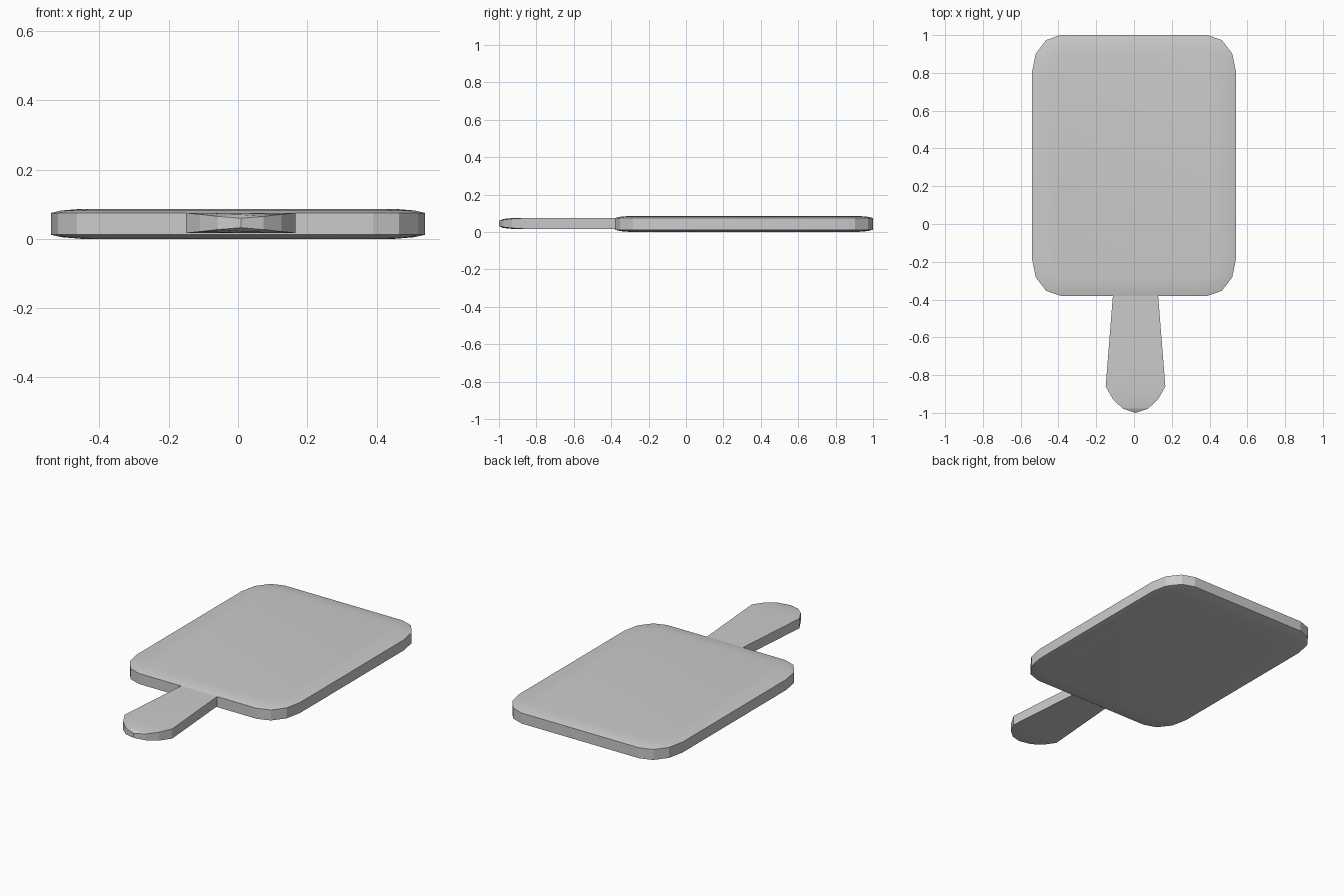
import bpy, bmesh, math

if "Cube" in bpy.data.objects:
    bpy.data.objects.remove(bpy.data.objects["Cube"])


def finish(name, bm):
    bmesh.ops.remove_doubles(bm, verts=bm.verts, dist=0.0005)
    bmesh.ops.recalc_face_normals(bm, faces=bm.faces)
    mesh = bpy.data.meshes.new(name)
    bm.to_mesh(mesh)
    bm.free()
    obj = bpy.data.objects.new(name, mesh)
    bpy.context.collection.objects.link(obj)
    bpy.ops.object.select_all(action='DESELECT')
    obj.select_set(True)
    bpy.context.view_layer.objects.active = obj
    bpy.ops.object.shade_smooth_by_angle(angle=math.radians(15))
    return obj


def loft(bm, loops, cap_start=True, cap_end=True):
    rings = [[bm.verts.new(p) for p in loop] for loop in loops]
    n = len(rings[0])
    for a, b in zip(rings, rings[1:]):
        for i in range(n):
            j = (i + 1) % n
            bm.faces.new((a[i], a[j], b[j], b[i]))
    if cap_start:
        bm.faces.new(rings[0])
    if cap_end:
        bm.faces.new(rings[-1])


def board_outline(inset, z):
    """Rounded rectangle with three-segment elliptical corners."""
    cx, cy, rx, ry = 0.39, 0.495, 0.15 - inset, 0.195 - inset
    pts = []
    for k, (sx, sy) in enumerate([(1, 1), (-1, 1), (-1, -1), (1, -1)]):
        for s in range(4):
            a = math.radians(90 * k + 30 * s)
            pts.append((sx * cx + rx * math.cos(a),
                        0.31 + sy * cy + ry * math.sin(a), z))
    return pts


# Board: straight wall with soft shallow rims above and below
bm = bmesh.new()
loft(bm, [board_outline(d, z) for d, z in
          [(0.09, 0.0), (0.03, 0.005), (0, 0.012),
           (0, 0.075), (0.03, 0.082), (0.09, 0.087)]])
finish("board", bm)

# Handle: flared grip, rounded and thinned at the tip
# (y, half width, half thickness at edge, half thickness at middle)
stations = [(-0.37, 0.119, 0.029, 0.029),
            (-0.86, 0.158, 0.029, 0.029),
            (-0.93, 0.118, 0.025, 0.029),
            (-0.978, 0.066, 0.019, 0.024),
            (-1.0, 0.0, 0.0135, 0.0135)]
X0, Z0 = 0.008, 0.046
sections = []
for y, w, te, tm in stations:
    sections.append([(X0 - w, y, Z0 + te), (X0, y, Z0 + tm), (X0 + w, y, Z0 + te),
                     (X0 + w, y, Z0 - te), (X0, y, Z0 - tm), (X0 - w, y, Z0 - te)])
bm = bmesh.new()
loft(bm, sections, cap_end=False)
finish("handle", bm)
